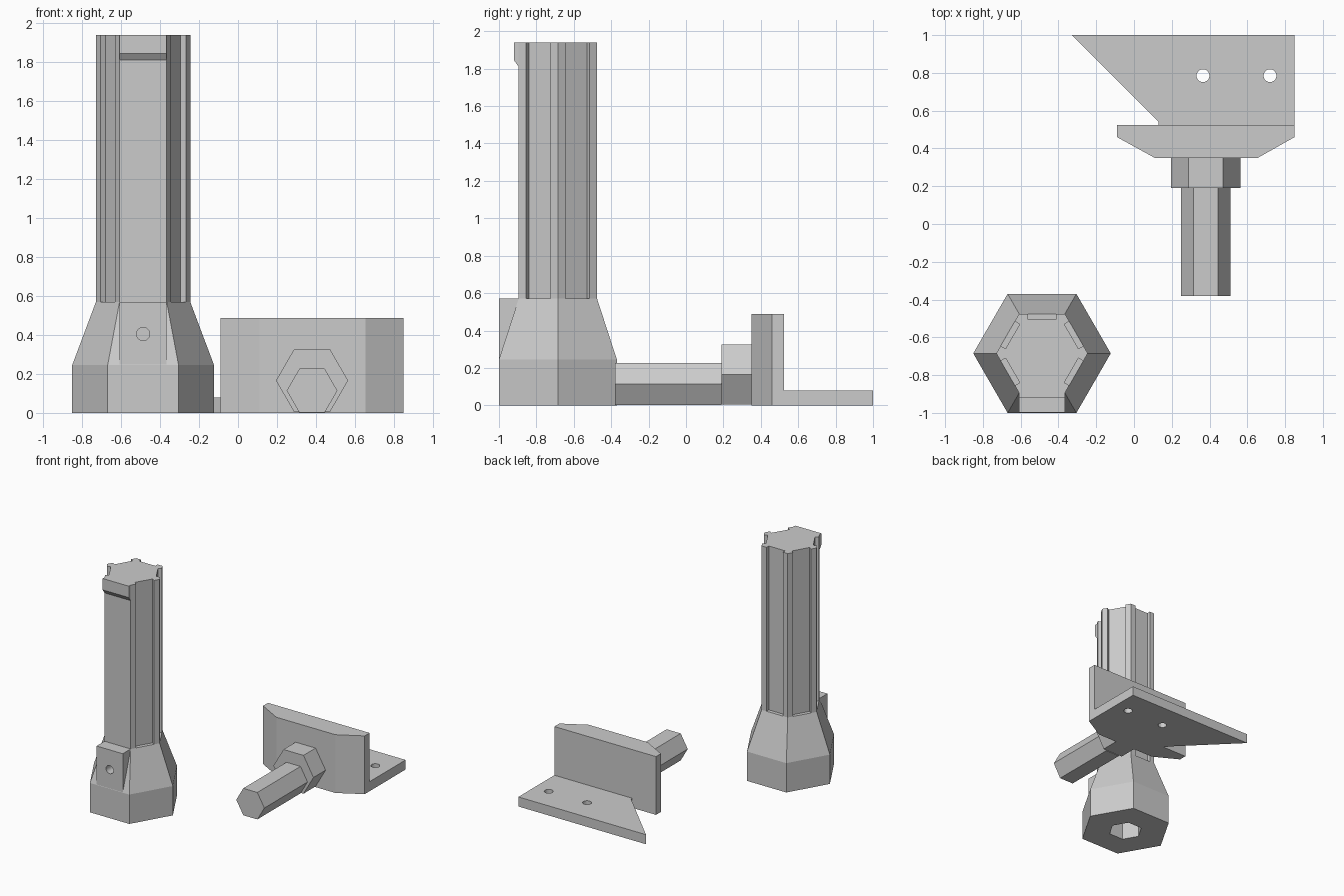
import bpy
import bmesh
from math import cos, sin, pi, sqrt
from mathutils import Matrix, Vector

if "Cube" in bpy.data.objects:
    bpy.data.objects.remove(bpy.data.objects["Cube"], do_unlink=True)

GREY = (0.6, 0.6, 0.6, 1)
mat = bpy.data.materials.new("light grey plastic")
mat.use_nodes = True
mat.diffuse_color = GREY
mat.node_tree.nodes["Principled BSDF"].inputs["Base Color"].default_value = GREY


def ring(cx, cy, r, n=6):
    """Regular polygon with a corner on the first axis."""
    return [(cx + r * cos(2 * pi * i / n), cy + r * sin(2 * pi * i / n)) for i in range(n)]


def place(axis, p, h):
    a, b = p
    return {"x": (h, a, b), "y": (a, h, b), "z": (a, b, h)}[axis]


def loft(name, sections, axis="z"):
    """Closed solid through matching (profile, height) sections along an axis."""
    bm = bmesh.new()
    loops = [[bm.verts.new(place(axis, p, h)) for p in pts] for pts, h in sections]
    n = len(loops[0])
    for lower, upper in zip(loops, loops[1:]):
        for i in range(n):
            j = (i + 1) % n
            bm.faces.new((lower[i], lower[j], upper[j], upper[i]))
    bm.faces.new(loops[0])
    bm.faces.new(loops[-1])
    bmesh.ops.recalc_face_normals(bm, faces=bm.faces)
    mesh = bpy.data.meshes.new(name)
    bm.to_mesh(mesh)
    bm.free()
    mesh.materials.append(mat)
    ob = bpy.data.objects.new(name, mesh)
    bpy.context.collection.objects.link(ob)
    return ob


def prism(name, pts, lo, hi, axis="z"):
    return loft(name, [(pts, lo), (pts, hi)], axis)


def rect(x0, y0, x1, y1):
    return [(x0, y0), (x1, y0), (x1, y1), (x0, y1)]


def combine(target, tool, operation):
    """Apply a boolean to the target and discard the tool."""
    mod = target.modifiers.new("boolean", "BOOLEAN")
    mod.operation = operation
    mod.solver = "EXACT"
    mod.object = tool
    bpy.context.view_layer.update()
    graph = bpy.context.evaluated_depsgraph_get()
    mesh = bpy.data.meshes.new_from_object(target.evaluated_get(graph))
    target.modifiers.clear()
    target.data = mesh
    bpy.data.objects.remove(tool, do_unlink=True)


# Tower dimensions
CX, CY = -0.487, -0.685
R_BASE, R_COL = 0.364, 0.242
SHOULDER, NECK, TOP = 0.245, 0.57, 1.94
HALF = R_COL / 2
col_front = CY - R_COL * sqrt(3) / 2
base_front = CY - R_BASE * sqrt(3) / 2

# Flared hexagonal foot with front boss, socket and screw hole
foot = loft("tower_foot", [(ring(CX, CY, R_BASE), 0),
                           (ring(CX, CY, R_BASE), SHOULDER),
                           (ring(CX, CY, R_COL), NECK)])
boss = prism("boss", rect(CX - HALF, base_front + 0.001, CX + HALF, CY - 0.15), 0.1, NECK)
combine(foot, boss, "UNION")
combine(foot, prism("socket_cutter", ring(CX, CY, 0.133), -0.05, 0.55), "DIFFERENCE")
combine(foot, prism("screw_cutter", ring(CX, 0.405, 0.034, 32), base_front - 0.05, CY - 0.05, "y"),
        "DIFFERENCE")

# Column section: hexagon with a groove on every side but the front
section = []
corners = [Vector(p) for p in ring(0, 0, R_COL)]
for i, a in enumerate(corners):
    b = corners[(i + 1) % 6]
    section.append(a)
    mid = (a + b) / 2
    if mid.y < -0.9 * mid.length:
        continue
    along = (b - a).normalized() * 0.075
    deep = mid - mid.normalized() * 0.03
    section += [mid - along, deep - along, deep + along, mid + along]
section = [(p.x + CX, p.y + CY) for p in section]
prism("tower_column", section, NECK - 0.01, TOP)

# Catch lip at the top of the column front
lip = [(col_front + 0.01, 1.81), (col_front, 1.81), (col_front - 0.025, 1.845),
       (col_front - 0.025, TOP), (col_front + 0.01, TOP)]
prism("catch_lip", lip, CX - HALF, CX + HALF, "x")

# Bracket wall with bevelled front corners
wall = [(-0.09, 0.525), (-0.09, 0.46), (0.11, 0.35), (0.655, 0.35), (0.85, 0.46), (0.85, 0.525)]
prism("bracket_wall", wall, 0, 0.487)

# Bracket mounting plate with two screw holes
plate = prism("bracket_plate", [(0.13, 0.525), (0.85, 0.525), (0.85, 1), (-0.33, 1), (0.13, 0.54)],
              0, 0.08)
for x in (0.365, 0.72):
    combine(plate, prism("hole_cutter", ring(x, 0.785, 0.034, 32), -0.05, 0.15), "DIFFERENCE")

# Hexagonal collar and peg
prism("peg_collar", ring(0.38, 0.166, 0.185), 0.19, 0.35, "y")
prism("hex_peg", ring(0.38, 0.114, 0.13), -0.38, 0.19, "y")
